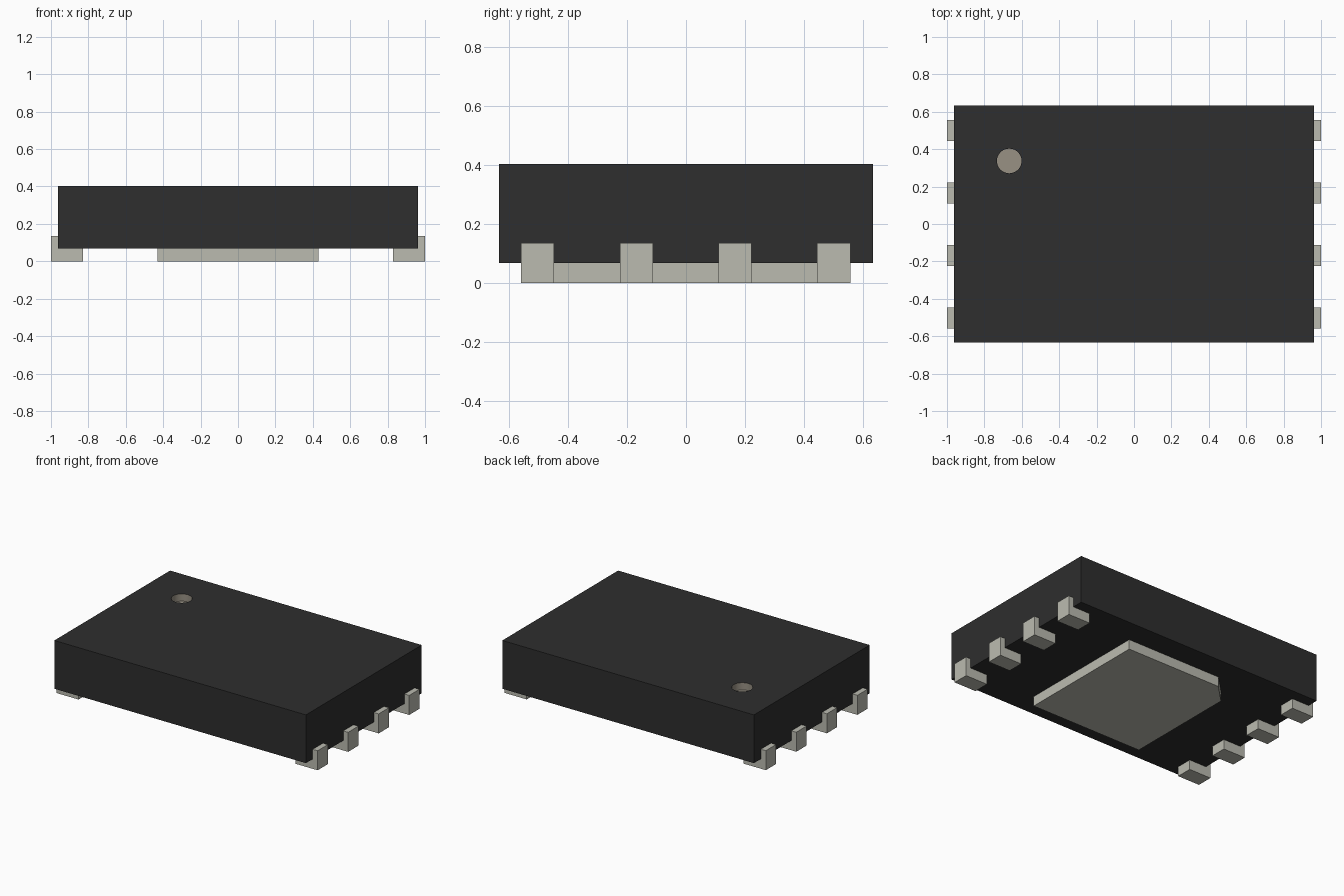
import bpy
import bmesh
import math

cube = bpy.data.objects.get("Cube")
if cube:
    bpy.data.objects.remove(cube, do_unlink=True)


def material(name, rgb):
    m = bpy.data.materials.new(name)
    m.use_nodes = True
    col = (*[((c / 255 + 0.055) / 1.055) ** 2.4 for c in rgb], 1)
    m.diffuse_color = col
    m.node_tree.nodes["Principled BSDF"].inputs["Base Color"].default_value = col
    return m


BLACK = material("black plastic", (46, 46, 46))
METAL = material("tinned metal", (187, 187, 176))
MARK = material("marker grey", (152, 145, 132))


def extrude(name, points, vector, mat):
    """Solid made by pushing a flat outline along a vector."""
    bm = bmesh.new()
    face = bm.faces.new([bm.verts.new(p) for p in points])
    res = bmesh.ops.extrude_face_region(bm, geom=[face])
    verts = [g for g in res["geom"] if isinstance(g, bmesh.types.BMVert)]
    bmesh.ops.translate(bm, verts=verts, vec=vector)
    bmesh.ops.recalc_face_normals(bm, faces=bm.faces)
    return finish(name, bm, [mat])


def finish(name, bm, mats):
    me = bpy.data.meshes.new(name)
    bm.to_mesh(me)
    bm.free()
    for m in mats:
        me.materials.append(m)
    ob = bpy.data.objects.new(name, me)
    bpy.context.collection.objects.link(ob)
    return ob


# Body: a box whose top face surrounds a round recess marking the first pin
BX, BY, Z0, Z1 = 0.963, 0.633, 0.068, 0.402
HX, HY, HR, DEPTH, N = -0.667, 0.337, 0.066, 0.05, 32

bm = bmesh.new()
corners = [(-BX, -BY), (BX, -BY), (BX, BY), (-BX, BY)]
low = [bm.verts.new((x, y, Z0)) for x, y in corners]
high = [bm.verts.new((x, y, Z1)) for x, y in corners]
bm.faces.new(low[::-1])
for i in range(4):
    j = (i + 1) % 4
    bm.faces.new((low[i], low[j], high[j], high[i]))

angles = [2 * math.pi * i / N for i in range(N)]
rim, floor = [[bm.verts.new((HX + HR * math.cos(a), HY + HR * math.sin(a), z))
               for a in angles] for z in (Z1, Z1 - DEPTH)]

# Top face in four sectors, each reaching from one edge to a quarter of the rim
for k in range(4):
    start = (5 + k * 2) * N // 8
    arc = [rim[(start + i) % N] for i in range(N // 4 + 1)]
    bm.faces.new([high[k], high[(k + 1) % 4]] + arc[::-1])

# Recess wall and floor take the marker colour
marked = [bm.faces.new(floor)]
for i in range(N):
    j = (i + 1) % N
    wall = bm.faces.new((rim[i], rim[j], floor[j], floor[i]))
    wall.smooth = True
    marked.append(wall)
for f in marked:
    f.material_index = 1
body = finish("body", bm, [BLACK, MARK])
for e in body.data.edges:
    a, b = (body.data.vertices[v].co.z for v in e.vertices)
    e.use_edge_sharp = abs(a - b) < 1e-5

# Thermal pad with one cut corner beside the first pin
PX, PY, CUT = 0.43, 0.466, 0.13
extrude("thermal_pad",
        [(-PX, -PY, 0), (PX, -PY, 0), (PX, PY, 0),
         (-PX + CUT, PY, 0), (-PX, PY - CUT, 0)],
        (0, 0, Z0), METAL)

# L-shaped leads, four on each side
W = 0.112
profile = [(0.83, 0), (1.0, 0), (1.0, 0.135), (BX, 0.135), (BX, Z0), (0.83, Z0)]
for side, label in ((1, "left"), (-1, "right")):
    for n, y in enumerate((-0.502, -0.168, 0.166, 0.5)):
        extrude(f"{label}_lead_{n + 1}",
                [(side * x, y - W / 2, z) for x, z in profile],
                (0, W, 0), METAL)
